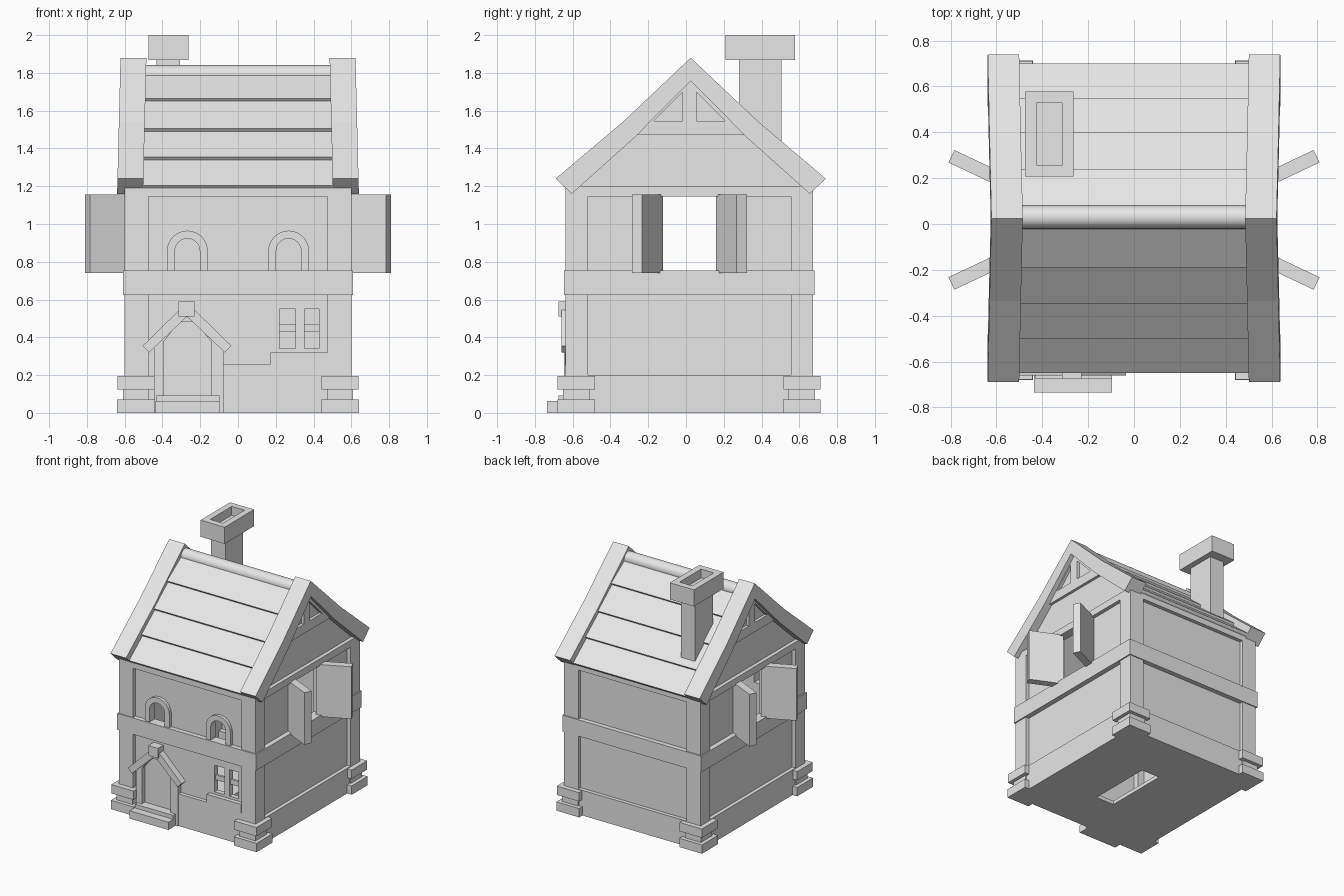
import bpy, bmesh, math
from mathutils import Matrix

cube = bpy.data.objects.get("Cube")
if cube:
    bpy.data.objects.remove(cube, do_unlink=True)

stone = bpy.data.materials.new("pale_grey")
stone.use_nodes = True
stone.diffuse_color = (0.8, 0.8, 0.8, 1)
stone.node_tree.nodes["Principled BSDF"].inputs["Base Color"].default_value = (0.8, 0.8, 0.8, 1)

CY = 0.018          # middle of the walls
RY = 0.025          # ridge line
HX, HY = 0.6, 0.655  # outer half sizes of the timber frame
CORE_X, CORE_Y = 0.57, 0.625
FRONT = CY - CORE_Y  # recessed front panel


def finish(name, bm):
    bmesh.ops.recalc_face_normals(bm, faces=bm.faces)
    mesh = bpy.data.meshes.new(name)
    bm.to_mesh(mesh)
    bm.free()
    mesh.materials.append(stone)
    ob = bpy.data.objects.new(name, mesh)
    bpy.context.collection.objects.link(ob)
    return ob


def boxes(name, *spans):
    """One object from boxes given as (x0, x1, y0, y1, z0, z1)."""
    bm = bmesh.new()
    for x0, x1, y0, y1, z0, z1 in spans:
        m = Matrix.Translation(((x0 + x1) / 2, (y0 + y1) / 2, (z0 + z1) / 2))
        m = m @ Matrix.Diagonal((x1 - x0, y1 - y0, z1 - z0, 1))
        bmesh.ops.create_cube(bm, size=1, matrix=m)
    return finish(name, bm)


def ring(name, cx, cy, hx, hy, t, z0, z1):
    return boxes(name,
                 (cx - hx, cx + hx, cy - hy, cy - hy + t, z0, z1),
                 (cx - hx, cx + hx, cy + hy - t, cy + hy, z0, z1),
                 (cx - hx, cx - hx + t, cy - hy + t, cy + hy - t, z0, z1),
                 (cx + hx - t, cx + hx, cy - hy + t, cy + hy - t, z0, z1))


def prism(name, pts, axis, a, b):
    """Extrude a (y, z) outline along x, or an (x, z) outline along y."""
    bm = bmesh.new()
    place = (lambda p, d: (d, p[0], p[1])) if axis == "x" else (lambda p, d: (p[0], d, p[1]))
    face = bm.faces.new([bm.verts.new(place(p, a)) for p in pts])
    out = bmesh.ops.extrude_face_region(bm, geom=[face])
    for v in out["geom"]:
        if isinstance(v, bmesh.types.BMVert):
            v.co["xy".index(axis)] = b
    return finish(name, bm)


def gabled(half, centre):
    """Mirror a half outline, running from the middle top to the middle bottom."""
    other = [(-d, z) for d, z in reversed(half) if d > 0]
    return [(centre + d, z) for d, z in half + other]


def cut(target, cutter):
    cutter.hide_render = True
    mod = target.modifiers.new("cut", "BOOLEAN")
    mod.operation, mod.solver, mod.object = "DIFFERENCE", "EXACT", cutter
    bpy.context.view_layer.objects.active = target
    bpy.ops.object.modifier_apply(modifier=mod.name)
    bpy.data.objects.remove(cutter, do_unlink=True)


def arch(r, z0, zc, cx):
    steps = [math.pi * i / 12 for i in range(13)]
    return [(cx + r, z0)] + [(cx + r * math.cos(a), zc + r * math.sin(a)) for a in steps] + [(cx - r, z0)]


# Hollow walls with gables
walls = prism("walls", gabled([(0, 1.78), (CORE_Y, 1.17), (CORE_Y, 0), (0, 0)], CY), "x", -CORE_X, CORE_X)
cut(walls, prism("cutter", gabled([(0, 1.7), (0.585, 1.14), (0.585, 0.03), (0, 0.03)], CY), "x", -0.53, 0.53))
cut(walls, boxes("cutter", (-0.02, 0.14, -0.26, 0.26, -0.1, 0.1)))
cut(walls, boxes("cutter", (-1, 1, CY - 0.175, CY + 0.175, 0.755, 1.145)))
for x0, x1 in ((0.22, 0.305), (0.352, 0.43)):
    cut(walls, boxes("cutter", (x0, x1, -0.8, -0.5, 0.34, 0.55)))
boxes("front_window_bar", (0.21, 0.44, FRONT + 0.012, FRONT + 0.03, 0.43, 0.47))

# Arched front windows
for side, cx in (("right", -0.268), ("left", 0.268)):
    cut(walls, prism("cutter", arch(0.066, 0.755, 0.857, cx), "y", -0.8, -0.5))
    outline = arch(0.108, 0.75, 0.857, cx) + arch(0.066, 0.75, 0.857, cx)[::-1]
    prism(side + "_arch_frame", outline, "y", FRONT - 0.025, FRONT + 0.01)

# Timber frame: corner posts, belt, top beam and plinth
for sx in (-1, 1):
    for sy in (-1, 1):
        xs = sorted((sx * 0.475, sx * HX))
        ys = sorted((CY + sy * 0.537, CY + sy * HY))
        boxes("corner_post", (*xs, *ys, 0, 1.2))
        # Stacked corner stones
        cx, cy = sx * 0.54, 0.016 + sy * 0.597
        boxes("corner_stones", *[(cx - h, cx + h, cy - h, cy + h, z0, z1) for h, z0, z1 in
                                 ((0.1, 0, 0.07), (0.07, 0.07, 0.125), (0.098, 0.125, 0.195))])
ring("belt_beam", 0, CY, 0.61, HY + 0.008, 0.05, 0.625, 0.755)
ring("top_beam", 0, CY, HX, HY, 0.04, 1.145, 1.2)
boxes("plinth",
      (-HX, -HX + 0.04, CY - HY, CY + HY, 0, 0.2),
      (HX - 0.04, HX, CY - HY, CY + HY, 0, 0.2),
      (-HX, HX, CY + HY - 0.04, CY + HY, 0, 0.2),
      (-0.08, 0.5, CY - HY, CY - HY + 0.04, 0, 0.255))
boxes("window_sill", (0.173, 0.475, CY - HY - 0.003, FRONT + 0.01, 0.25, 0.32))

# Door surround, porch roof, keystone and steps
DX = -0.27
prism("door_frame", [(-0.445, 0), (-0.445, 0.36), (DX, 0.56), (-0.077, 0.36), (-0.077, 0), (-0.14, 0),
                     (-0.14, 0.375), (-0.225, 0.48), (-0.315, 0.48), (-0.394, 0.375), (-0.394, 0)],
      "y", -0.645, FRONT + 0.01)
prism("porch_roof", gabled([(0, 0.585), (0.235, 0.355), (0.2, 0.32), (0, 0.51)], DX), "y", -0.66, FRONT + 0.01)
boxes("keystone", (-0.315, -0.23, -0.676, FRONT, 0.51, 0.59))
boxes("door_steps", (-0.437, -0.097, -0.735, FRONT, 0, 0.062), (-0.432, -0.097, -0.675, FRONT, 0.062, 0.093))

# Gable timbers and open shutters on both sides
for sx, side in ((-1, "right"), (1, "left")):
    a, b = sx * 0.55, sx * 0.592
    x0, x1 = sorted((a, b))
    boxes(side + "_gable_beams",
          (x0, x1, CY - 0.28, CY + 0.28, 1.47, 1.545), (x0, x1, CY - 0.037, CY + 0.037, 1.5, 1.76))
    prism(side + "_gable_rafters", gabled([(0, 1.79), (0.32, 1.47), (0.265, 1.47), (0, 1.735)], CY), "x", a, b)
    for sy in (-1, 1):
        shutter = boxes(side + "_shutter", (-0.13, 0.13, -0.03, 0.03, -0.207, 0.207))
        shutter.location = (sx * 0.679, CY + sy * 0.222, 0.948)
        shutter.rotation_euler.z = sx * sy * math.radians(25.2)

# Stepped plank roof
half = [(0, 1.82)]
for d, z in ((0.215, 1.665), (0.375, 1.505), (0.525, 1.355), (0.675, 1.205)):
    half += [(d, z), (d - 0.012, z - 0.015)]
half += [(0.655, 1.185), (0, 1.71)]
prism("plank_roof", gabled(half, RY), "x", -0.51, 0.51)

# Bargeboards, spreading slightly towards the eaves
board = [(0, 1.88), (0.36, 1.54), (0.715, 1.24), (0.63, 1.16), (0.3, 1.455), (0, 1.758)]
for sx, side in ((-1, "right"), (1, "left")):
    ob = prism(side + "_bargeboard", gabled(board, RY), "x", sx * 0.485, sx * 0.622)
    for v in ob.data.vertices:
        v.co.x += sx * 0.025 * (1.88 - v.co.z)

# Round ridge
bm = bmesh.new()
bmesh.ops.create_cone(bm, cap_ends=True, segments=24, radius1=0.051, radius2=0.051, depth=1.0,
                      matrix=Matrix.Translation((0, 0.03, 1.79)) @ Matrix.Rotation(math.pi / 2, 4, "Y"))
ridge = finish("ridge_roll", bm)
bpy.ops.object.select_all(action="DESELECT")
ridge.select_set(True)
bpy.context.view_layer.objects.active = ridge
bpy.ops.object.shade_smooth_by_angle(angle=math.radians(40))

# Chimney with a hollow cap
boxes("chimney_stack", (-0.432, -0.308, 0.28, 0.505, 1.3, 1.9))
boxes("chimney_cap_base", (-0.475, -0.263, 0.208, 0.578, 1.868, 1.93))
ring("chimney_cap_rim", -0.369, 0.393, 0.106, 0.185, 0.05, 1.93, 2.0)
